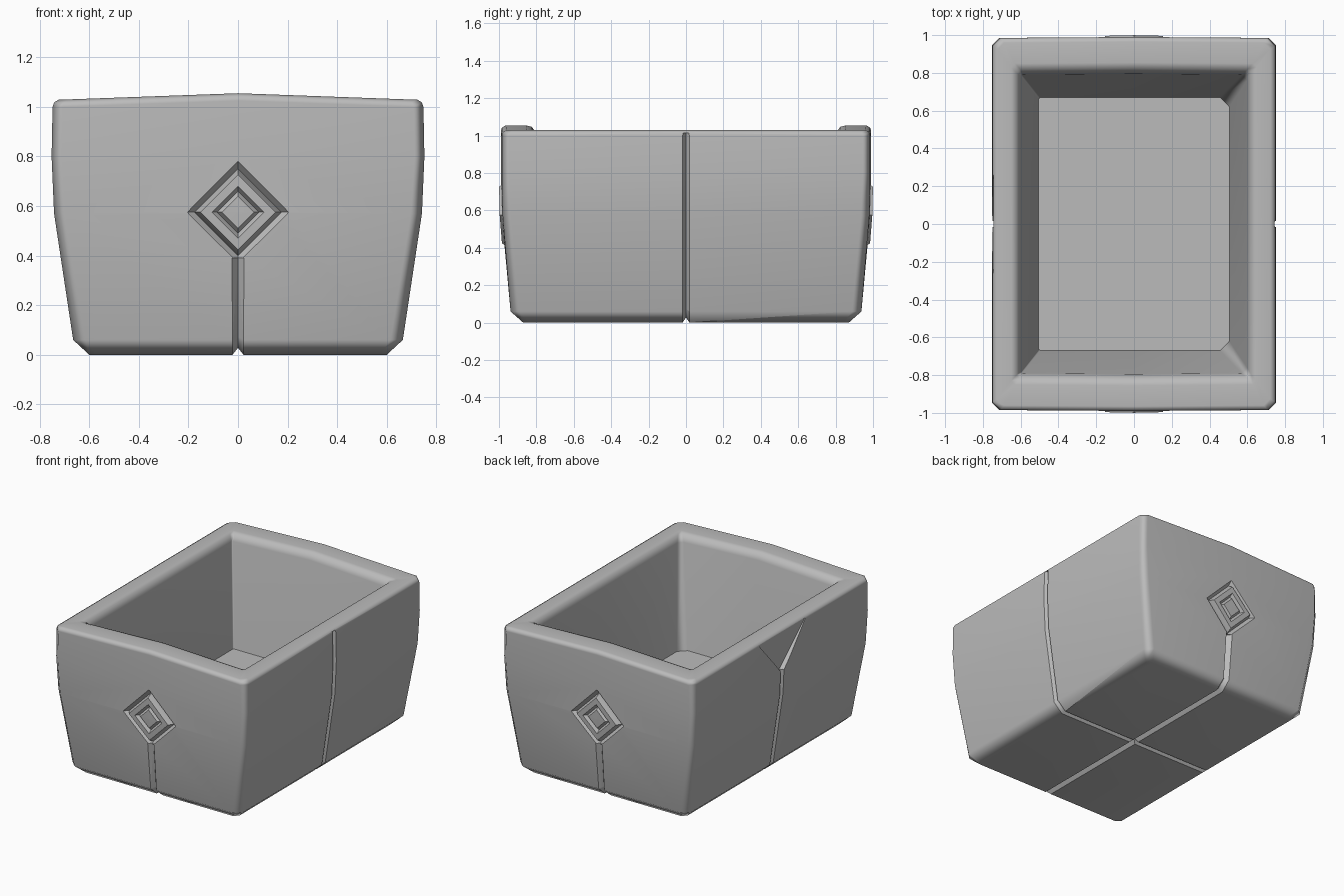
import bpy, bmesh, math
from mathutils import Vector

if "Cube" in bpy.data.objects:
    bpy.data.objects.remove(bpy.data.objects["Cube"])

stone = bpy.data.materials.new("stone grey")
stone.diffuse_color = (0.5, 0.5, 0.5, 1)
stone.use_nodes = True
stone.node_tree.nodes["Principled BSDF"].inputs["Base Color"].default_value = stone.diffuse_color

# Outer wall profile: (half width, half depth, height, corner chamfer)
OUTER = [(0.60, 0.87, 0.0, 0.03), (0.665, 0.938, 0.06, 0.05), (0.742, 0.98, 0.57, 0.045),
         (0.752, 0.985, 0.8, 0.04), (0.748, 0.985, 1.0, 0.04)]
# Rounded rim and inner wall, ending at the floor of the basin
RIM = [(0.742, 0.979, 1.018, 0.04), (0.722, 0.96, 1.03, 0.035), (0.65, 0.85, 1.03, 0.02),
       (0.622, 0.82, 1.022, 0.02), (0.60, 0.79, 0.985, 0.03), (0.505, 0.67, 0.30, 0.05)]
MID_Z, EMBLEM = 0.575, 0.205


def make(name, bm):
    bmesh.ops.recalc_face_normals(bm, faces=bm.faces)
    me = bpy.data.meshes.new(name)
    bm.to_mesh(me)
    bm.free()
    me.materials.append(stone)
    ob = bpy.data.objects.new(name, me)
    bpy.context.collection.objects.link(ob)
    return ob


def loft(name, rings, cap_end=True):
    bm = bmesh.new()
    vs = [[bm.verts.new(p) for p in r] for r in rings]
    n = len(rings[0])
    for a, b in zip(vs, vs[1:]):
        for i in range(n):
            j = (i + 1) % n
            bm.faces.new((a[i], a[j], b[j], b[i]))
    bm.faces.new(vs[0])
    if cap_end:
        bm.faces.new(vs[-1])
    return make(name, bm)


def wall(z, k):
    """Half width (k=0) or half depth (k=1) of the outer wall at a height."""
    for a, b in zip(OUTER, OUTER[1:]):
        if z <= b[2]:
            return a[k] + (b[k] - a[k]) * (z - a[2]) / (b[2] - a[2])
    return OUTER[-1][k]


def body_ring(hx, hy, z, c, inner=False):
    lift = 0.025 if z > 0.9 else 0.0        # front and back rims peak in the middle
    bow = 0.005 if z > 0.5 else 0.0
    cl = 0.008 if inner else c              # left inner corners are sharper
    return [(0, -hy - bow, z + lift), (hx - c, -hy, z), (hx, -hy + c, z), (hx, 0, z),
            (hx, hy - c, z), (hx - c, hy, z), (0, hy + bow, z + lift), (-hx + cl, hy, z),
            (-hx, hy - cl, z), (-hx, 0, z), (-hx, -hy + cl, z), (-hx + cl, -hy, z)]


def cut(target, cutter):
    mod = target.modifiers.new("cut", 'BOOLEAN')
    mod.operation, mod.solver, mod.object = 'DIFFERENCE', 'EXACT', cutter
    bpy.context.view_layer.objects.active = target
    bpy.ops.object.modifier_apply(modifier=mod.name)
    bpy.data.objects.remove(cutter)


def groove(axis, path, depth=0.028, half=0.022):
    """V-shaped cutter following a path of (u, z) around the outside."""
    pts = [Vector(p) for p in path]
    seg = [(b - a).normalized() for a, b in zip(pts, pts[1:])]
    nor = [Vector((-d.y, d.x)) for d in seg]
    rings, out = [], 0.05
    for i, p in enumerate(pts):
        a, b = nor[max(i - 1, 0)], nor[min(i, len(nor) - 1)]
        n = (a + b).normalized()
        n = n / n.dot(a)
        w = half * (depth + out) / depth
        ring = []
        for q, s in ((p - n * depth, 0), (p + n * out, w), (p + n * out, -w)):
            ring.append((q.x, s, q.y) if axis == 0 else (s, q.x, q.y))
        rings.append(ring)
    return loft("groove_cutter", rings)


def diamond(r, off, side):
    """Diamond ring that leans with the wall, offset outward by off."""
    return [(x, side * (wall(z, 1) + 0.004 + off), z) for x, z in
            ((r, MID_Z), (0, MID_Z + r), (-r, MID_Z), (0, MID_Z - r))]


# Basin body
body = loft("trough_body", [body_ring(*r) for r in OUTER] +
            [body_ring(*r, inner=(i > 3)) for i, r in enumerate(RIM)])

# Grooves around the outside, crossing beneath
zs = [0.57, 0.06, 0.0]
side_r = [(wall(z, 0), z) for z in [1.015, 0.8] + zs]
side_l = [(-wall(z, 0), z) for z in zs[::-1] + [0.8]]
cut(body, groove(0, side_r + side_l, half=0.018))
ends = [(wall(z, 1), z) for z in (0.39, 0.06, 0.0)]
cut(body, groove(1, ends + [(-u, z) for u, z in ends[::-1]]))

# Triangular chip where the left groove meets the rim
bm = bmesh.new()
for p in ((-0.9, 0.26, 1.01), (-0.9, -0.26, 1.01), (-0.9, 0.02, 0.74), (-0.9, -0.02, 0.74),
          (-0.744, 0.26, 1.01), (-0.744, -0.26, 1.01), (-0.715, 0.02, 0.74), (-0.715, -0.02, 0.74)):
    bm.verts.new(p)
bmesh.ops.convex_hull(bm, input=bm.verts)
cut(body, make("chip_cutter", bm))

# Diamond recesses and raised emblems on front and back
emblems = []
for side, label in ((-1, "front"), (1, "back")):
    cut(body, loft("recess_cutter", [diamond(0.175, -0.03, side), diamond(EMBLEM, 0, side),
                                     diamond(EMBLEM + 0.02, 0.05, side)]))
    steps = [(0.178, -0.04), (0.176, -0.03), (0.152, 0.012), (0.105, 0.012),
             (0.085, -0.014), (0.065, 0.008), (0.001, 0.008)]
    emblems.append(loft(label + "_emblem", [diamond(r, o, side) for r, o in steps]))

# Smooth shading with crisp carved edges
for ob, angle in [(body, 50)] + [(e, 25) for e in emblems]:
    bpy.ops.object.select_all(action='DESELECT')
    ob.select_set(True)
    bpy.context.view_layer.objects.active = ob
    bpy.ops.object.shade_smooth_by_angle(angle=math.radians(angle))
wn = body.modifiers.new("even shading", 'WEIGHTED_NORMAL')
wn.keep_sharp = True
